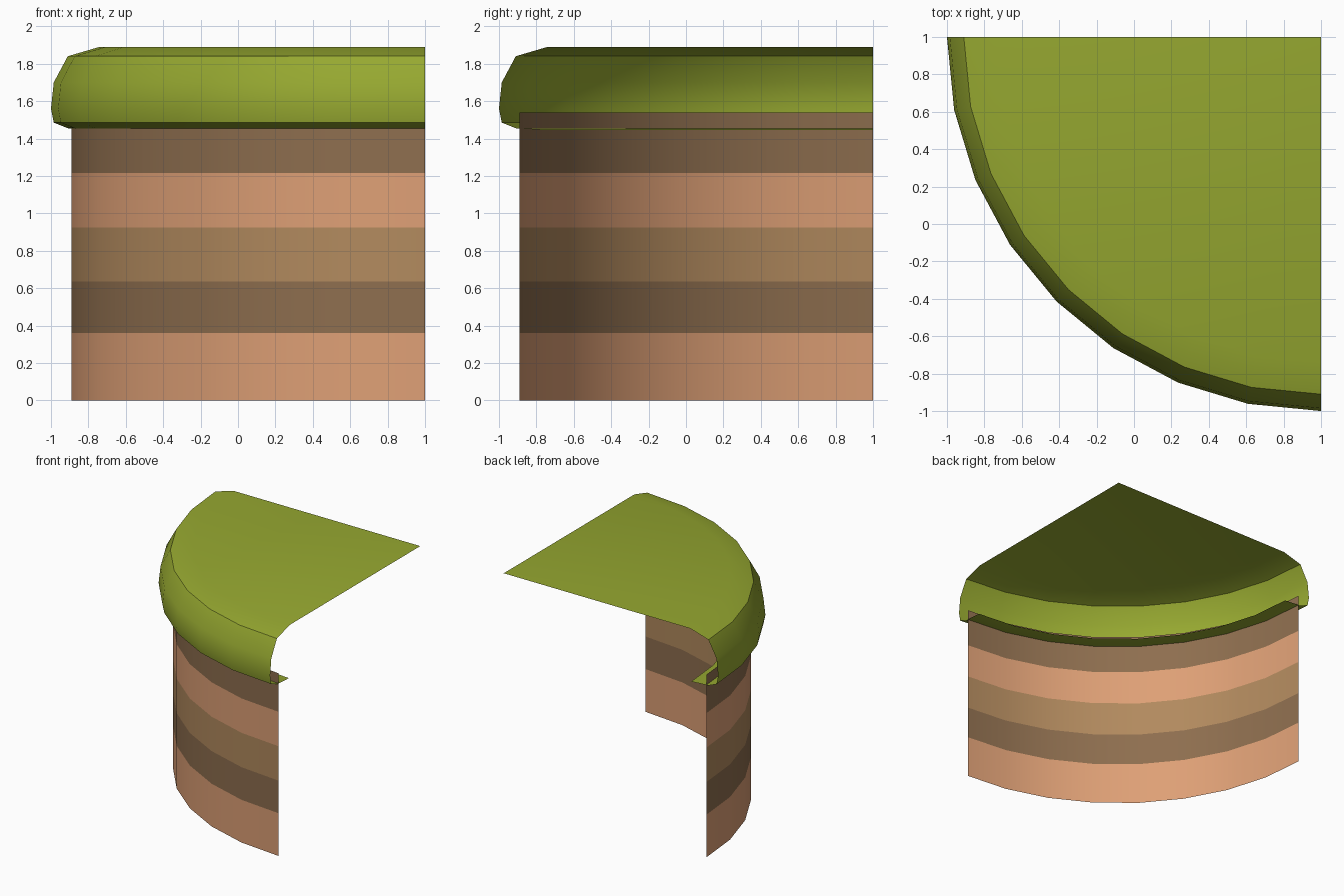
import bpy, bmesh, math

if "Cube" in bpy.data.objects:
    bpy.data.objects.remove(bpy.data.objects["Cube"])

CENTRE = (1.0, 1.0)   # axis of the quarter turn
SEGMENTS = 8          # 8 flat sides over 90 degrees


def material(name, rgb):
    m = bpy.data.materials.new(name)
    m.diffuse_color = (*rgb, 1.0)
    m.use_nodes = True
    m.node_tree.nodes["Principled BSDF"].inputs["Base Color"].default_value = m.diffuse_color
    return m


def quarter_sweep(name, profile, mats, bands=None, angle=38):
    """Revolve an (r, z) profile a quarter turn; bands = material per row."""
    bm = bmesh.new()
    rings = []
    for i in range(SEGMENTS + 1):
        a = math.pi + i * math.pi / 2 / SEGMENTS
        rings.append([bm.verts.new((CENTRE[0] + r * math.cos(a),
                                    CENTRE[1] + r * math.sin(a), z))
                      for r, z in profile])
    for a, b in zip(rings, rings[1:]):
        for j in range(len(profile) - 1):
            if profile[j + 1][0] == 0:      # fan into the corner point
                f = bm.faces.new((a[j], b[j], b[j + 1]))
            else:
                f = bm.faces.new((a[j], b[j], b[j + 1], a[j + 1]))
            f.material_index = bands[j] if bands else 0
    bmesh.ops.remove_doubles(bm, verts=bm.verts, dist=1e-4)
    loose = [v for v in bm.verts if not v.link_faces]
    bmesh.ops.delete(bm, geom=loose, context='VERTS')
    me = bpy.data.meshes.new(name)
    bm.to_mesh(me)
    bm.free()
    ob = bpy.data.objects.new(name, me)
    bpy.context.collection.objects.link(ob)
    for m in mats:
        me.materials.append(m)
    bpy.ops.object.select_all(action='DESELECT')
    ob.select_set(True)
    bpy.context.view_layer.objects.active = ob
    bpy.ops.object.shade_smooth_by_angle(angle=math.radians(angle))
    return ob


grass = material("grass", (0.305, 0.392, 0.03))
clay = material("clay", (0.73, 0.35, 0.18))
dark = material("dark_earth", (0.27, 0.156, 0.077))
mid = material("mid_earth", (0.445, 0.254, 0.112))

# banded earth wall, open at the back
R = 1.89
quarter_sweep("earth_wall",
              [(R, 0), (R, 0.36), (R, 0.635), (R, 0.925), (R, 1.215), (R, 1.54)],
              [clay, dark, mid], [0, 1, 2, 0, 1])

# rounded grass cap with a lip tucked under its rim
quarter_sweep("grass_cap",
              [(1.75, 1.445), (1.91, 1.455), (1.985, 1.485), (2.0, 1.56),
               (1.985, 1.70), (1.91, 1.84), (1.74, 1.89), (0, 1.89)],
              [grass])
